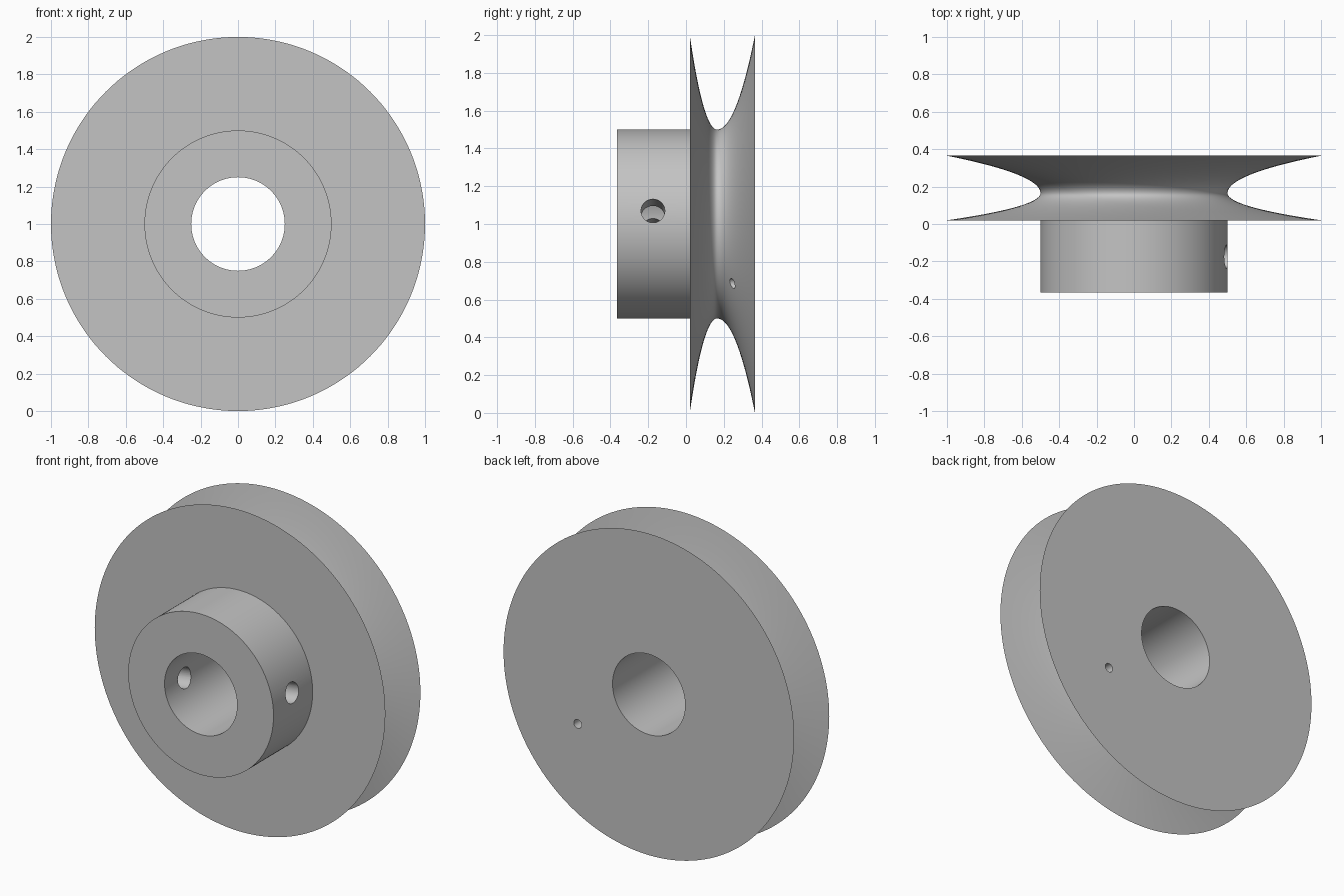
import bpy, bmesh, math
from mathutils import Vector

cube = bpy.data.objects.get("Cube")
if cube:
    bpy.data.objects.remove(cube, do_unlink=True)

grey = bpy.data.materials.new("plain_grey")
grey.use_nodes = True
grey.diffuse_color = (0.55, 0.55, 0.55, 1)
grey.node_tree.nodes["Principled BSDF"].inputs["Base Color"].default_value = grey.diffuse_color

SEGMENTS = 144
AXIS_Z = 1.0
BORE, HUB, RIM = 0.25, 0.5, 1.0
FRONT, SEAM, BACK, GROOVE = -0.365, 0.02, 0.365, 0.165


def lathe(name, profile):
    """Spin a closed (radius, y) outline around the horizontal y axis."""
    bm = bmesh.new()
    rings = []
    for i in range(SEGMENTS):
        a = math.tau * i / SEGMENTS
        rings.append([bm.verts.new((r * math.cos(a), y, AXIS_Z + r * math.sin(a)))
                      for r, y in profile])
    n = len(profile)
    for i, ring in enumerate(rings):
        after = rings[(i + 1) % SEGMENTS]
        for j in range(n):
            k = (j + 1) % n
            bm.faces.new((ring[j], ring[k], after[k], after[j]))
    bmesh.ops.recalc_face_normals(bm, faces=bm.faces)
    mesh = bpy.data.meshes.new(name)
    bm.to_mesh(mesh)
    bm.free()
    mesh.materials.append(grey)
    obj = bpy.data.objects.new(name, mesh)
    bpy.context.collection.objects.link(obj)
    return obj


def drill(obj, centre, direction, radius, length):
    """Cut a round hole along a direction, then remove the cutter."""
    turn = Vector(direction).to_track_quat('Z', 'Y').to_euler()
    bpy.ops.mesh.primitive_cylinder_add(vertices=40, radius=radius, depth=length,
                                        location=centre, rotation=turn)
    cutter = bpy.context.object
    cutter.name = "drill_cutter"
    cutter.hide_render = True
    cutter.data.materials.append(grey)
    mod = obj.modifiers.new("hole", 'BOOLEAN')
    mod.operation, mod.solver, mod.object = 'DIFFERENCE', 'EXACT', cutter
    activate(obj)
    bpy.ops.object.modifier_apply(modifier=mod.name)
    bpy.data.objects.remove(cutter, do_unlink=True)


def activate(obj):
    bpy.ops.object.select_all(action='DESELECT')
    obj.select_set(True)
    bpy.context.view_layer.objects.active = obj


# Hub: a tube in front of the wheel
hub = lathe("hub", [(BORE, FRONT), (HUB, FRONT), (HUB, SEAM), (BORE, SEAM)])

# Wheel: knife-edged rims with a parabolic groove between them
STEPS = 22
groove = []
for i in range(-STEPS, STEPS + 1):
    t = i / STEPS
    width = BACK - GROOVE if t > 0 else GROOVE - SEAM
    groove.append((HUB + (RIM - HUB) * t * t, GROOVE + width * t))
wheel = lathe("grooved_wheel", [(BORE, SEAM)] + groove + [(BORE, BACK)])

# Slightly tilted screw hole right across the hub
tilt = math.radians(8)
drill(hub, (0, -0.175, AXIS_Z), (math.cos(tilt), 0, math.sin(tilt)), 0.063, 1.4)

# Small cord hole through the rear flange
drill(wheel, (0.49, 0.35, 0.685), (0, 1, 0), 0.027, 0.3)

for part in (hub, wheel):
    activate(part)
    bpy.ops.object.shade_smooth_by_angle(angle=math.radians(30))
